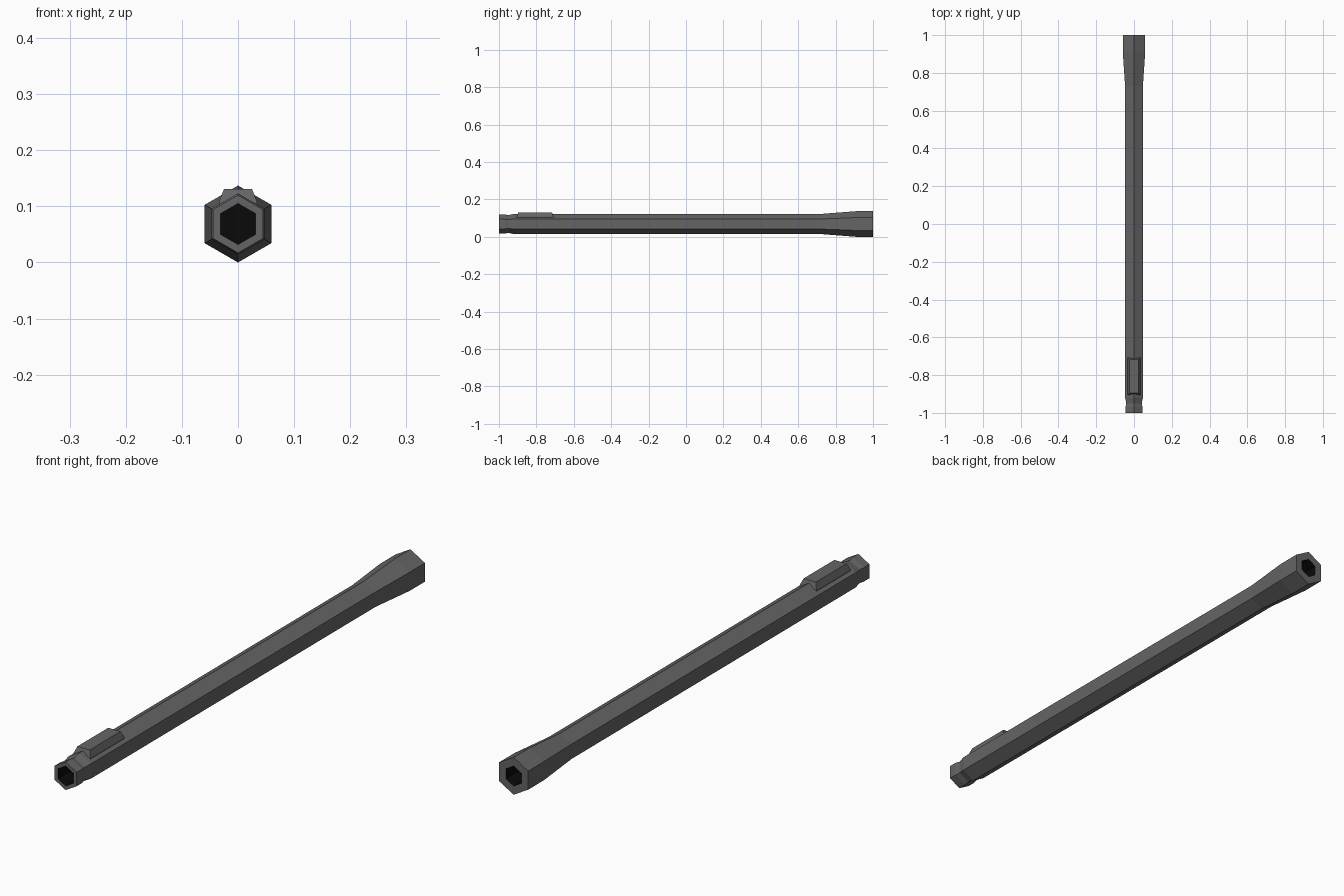
import bpy, bmesh, math

if "Cube" in bpy.data.objects:
    bpy.data.objects.remove(bpy.data.objects["Cube"])

CZ = 0.0685  # height of the tube axis


def material(name, v):
    m = bpy.data.materials.new(name)
    m.diffuse_color = (v, v, v, 1)
    m.use_nodes = True
    m.node_tree.nodes["Principled BSDF"].inputs["Base Color"].default_value = m.diffuse_color
    return m


gunmetal = material("dark_grey_metal", 0.13)
black = material("bore_black", 0.003)


def finish(bm, name, mats):
    bmesh.ops.recalc_face_normals(bm, faces=bm.faces[:])
    me = bpy.data.meshes.new(name)
    bm.to_mesh(me)
    bm.free()
    for m in mats:
        me.materials.append(m)
    ob = bpy.data.objects.new(name, me)
    bpy.context.collection.objects.link(ob)
    return ob


# Hexagonal barrel: (y, corner radius) from the front bore floor, over the
# outside, to the rear bore floor
profile = [(-0.93, 0.0365), (-1.0, 0.0365), (-1.0, 0.0515), (-0.968, 0.0515),
           (-0.95, 0.0475), (-0.935, 0.0505), (-0.92, 0.0545), (0.73, 0.0545),
           (0.91, 0.0685), (1.0, 0.0685), (1.0, 0.0365), (0.93, 0.0365)]
bm = bmesh.new()
rings = []
for y, r in profile:
    rings.append([bm.verts.new((r * math.sin(k * math.pi / 3), y,
                                CZ + r * math.cos(k * math.pi / 3)))
                  for k in range(6)])
last = len(rings) - 2
for i, (a, b) in enumerate(zip(rings, rings[1:])):
    for k in range(6):
        n = (k + 1) % 6
        f = bm.faces.new((a[k], a[n], b[n], b[k]))
        f.material_index = 1 if i in (0, last) else 0
for ring in (rings[0], rings[-1]):  # bore floors
    bm.faces.new(ring).material_index = 1
finish(bm, "hexagonal_barrel", [gunmetal, black])

# Raised block with bevelled sides on top near the front
bm = bmesh.new()
levels = []
for z, hx, y0, y1 in [(0.095, 0.034, -0.905, -0.708), (0.108, 0.034, -0.905, -0.708),
                      (0.131, 0.025, -0.896, -0.717)]:
    levels.append([bm.verts.new(p) for p in
                   ((-hx, y0, z), (hx, y0, z), (hx, y1, z), (-hx, y1, z))])
for a, b in zip(levels, levels[1:]):
    for k in range(4):
        n = (k + 1) % 4
        bm.faces.new((a[k], a[n], b[n], b[k]))
bm.faces.new(levels[0])
bm.faces.new(levels[-1])
finish(bm, "top_block", [gunmetal])
